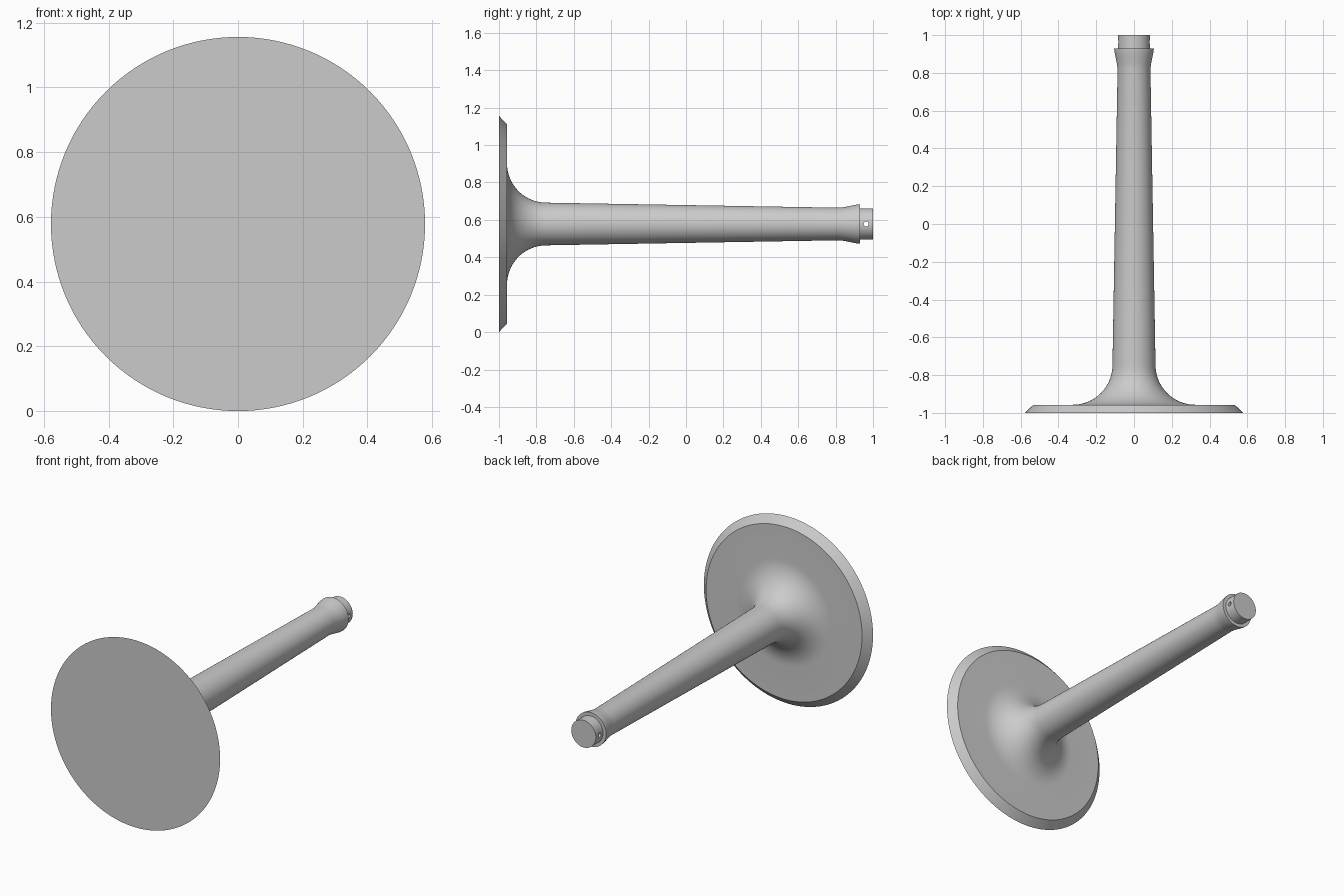
import bpy
import bmesh
from math import sin, cos, pi
from mathutils import Matrix, Vector

cube = bpy.data.objects.get("Cube")
if cube:
    bpy.data.objects.remove(cube, do_unlink=True)

SEGMENTS = 128
AXIS_Z = 0.578

steel = bpy.data.materials.new("grey steel")
steel.use_nodes = True
colour = (0.6, 0.6, 0.6, 1)
steel.diffuse_color = colour
steel.node_tree.nodes["Principled BSDF"].inputs["Base Color"].default_value = colour


def add_object(name, bm):
    mesh = bpy.data.meshes.new(name)
    bmesh.ops.recalc_face_normals(bm, faces=bm.faces)
    bm.to_mesh(mesh)
    bm.free()
    mesh.materials.append(steel)
    obj = bpy.data.objects.new(name, mesh)
    bpy.context.collection.objects.link(obj)
    return obj


def lathe(name, profile):
    """Closed solid turned about the y axis from (radius, y) points."""
    bm = bmesh.new()
    rings = []
    for r, y in profile:
        rings.append([bm.verts.new((r * cos(2 * pi * i / SEGMENTS), y,
                                    AXIS_Z + r * sin(2 * pi * i / SEGMENTS)))
                      for i in range(SEGMENTS)])
    for a, b in zip(rings, rings[1:]):
        for i in range(SEGMENTS):
            j = (i + 1) % SEGMENTS
            bm.faces.new((a[i], a[j], b[j], b[i]))
    bm.faces.new(rings[0])
    bm.faces.new(rings[-1])
    return add_object(name, bm)


# Disc with a bevelled rim
profile = [(0.578, -1.0), (0.533, -0.957)]

# Quarter-round fillet from disc to stem
R = 0.21
for k in range(17):
    a = k / 16 * pi / 2
    profile.append((0.114 + R * (1 - sin(a)), -0.957 + R * (1 - cos(a))))

# Tapered stem, flared collar and stepped tip
profile += [(0.087, 0.82), (0.091, 0.85), (0.098, 0.885), (0.104, 0.915),
            (0.105, 0.93), (0.084, 0.93), (0.084, 1.0)]
valve = lathe("valve_disc_and_stem", profile)

# Cross hole drilled through the tip
bm = bmesh.new()
bmesh.ops.create_cone(bm, cap_ends=True, segments=24, radius1=0.013,
                      radius2=0.013, depth=0.4,
                      matrix=Matrix.Translation(Vector((0, 0.963, AXIS_Z)))
                      @ Matrix.Rotation(pi / 2, 4, 'Y'))
drill = add_object("hole_cutter", bm)
drill.hide_render = True
cut = valve.modifiers.new("cross hole", 'BOOLEAN')
cut.operation = 'DIFFERENCE'
cut.solver = 'EXACT'
cut.object = drill

bpy.ops.object.select_all(action='DESELECT')
valve.select_set(True)
bpy.context.view_layer.objects.active = valve
bpy.ops.object.modifier_apply(modifier=cut.name)
bpy.data.objects.remove(drill, do_unlink=True)

# Smooth turned surfaces with crisp rims
bpy.ops.object.shade_smooth_by_angle(angle=pi / 6)
